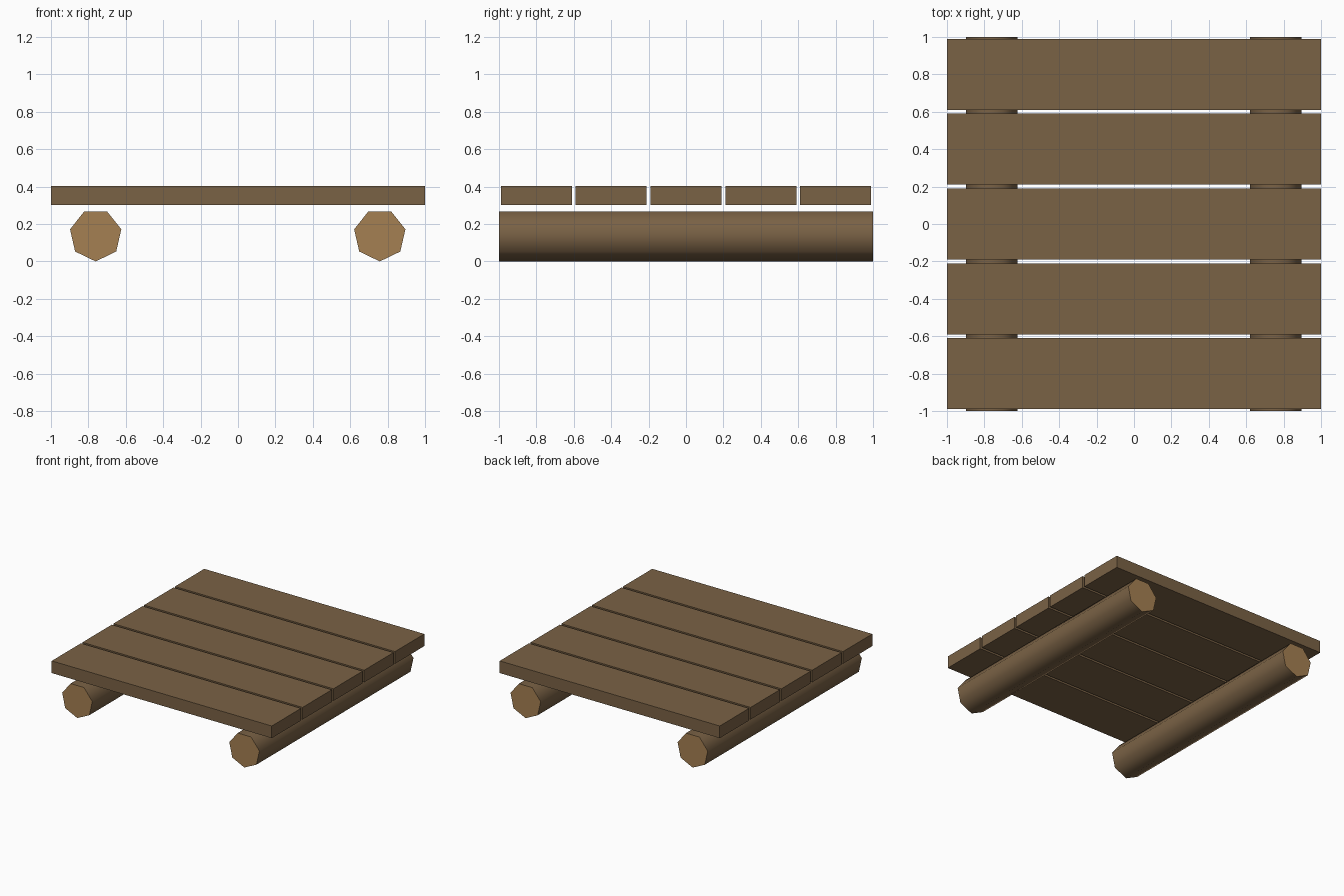
import bpy, bmesh, math

if "Cube" in bpy.data.objects:
    bpy.data.objects.remove(bpy.data.objects["Cube"])


def material(name, rgb):
    m = bpy.data.materials.new(name)
    m.diffuse_color = (*rgb, 1.0)
    m.use_nodes = True
    m.node_tree.nodes["Principled BSDF"].inputs["Base Color"].default_value = m.diffuse_color
    return m


bark = material("brown_wood", (0.195, 0.122, 0.060))
cut_end = material("light_cut_wood", (0.376, 0.216, 0.084))


def add_object(name, bm, mats):
    bmesh.ops.recalc_face_normals(bm, faces=bm.faces[:])
    mesh = bpy.data.meshes.new(name)
    bm.to_mesh(mesh)
    bm.free()
    for m in mats:
        mesh.materials.append(m)
    ob = bpy.data.objects.new(name, mesh)
    bpy.context.collection.objects.link(ob)
    return ob


# Five deck planks, evenly spaced with narrow gaps
for i in range(5):
    bm = bmesh.new()
    bmesh.ops.create_cube(bm, size=1.0)
    for v in bm.verts:
        v.co.x *= 2.0
        v.co.y = v.co.y * 0.38 + (i - 2) * 0.4
        v.co.z = v.co.z * 0.1 + 0.352
    add_object(f"deck_plank_{i + 1}", bm, [bark])

# Two seven-sided logs, corner down, smooth sides and pale cut ends
R, SIDES = 0.1405, 7
for name, x in (("left_log", -0.761), ("right_log", 0.758)):
    bm = bmesh.new()
    angles = [2 * math.pi * k / SIDES for k in range(SIDES)]
    ring = [bm.verts.new((x + R * math.sin(a), -1.0, R - R * math.cos(a))) for a in angles]
    front = bm.faces.new(ring)
    ext = bmesh.ops.extrude_face_region(bm, geom=[front], use_keep_orig=True)
    for v in ext["geom"]:
        if isinstance(v, bmesh.types.BMVert):
            v.co.y = 1.0
    bm.normal_update()
    for f in bm.faces:
        is_end = abs(f.normal.y) > 0.9
        f.material_index = 1 if is_end else 0
        f.smooth = not is_end
    log = add_object(name, bm, [bark, cut_end])
    log.data.set_sharp_from_angle(angle=math.radians(60))
